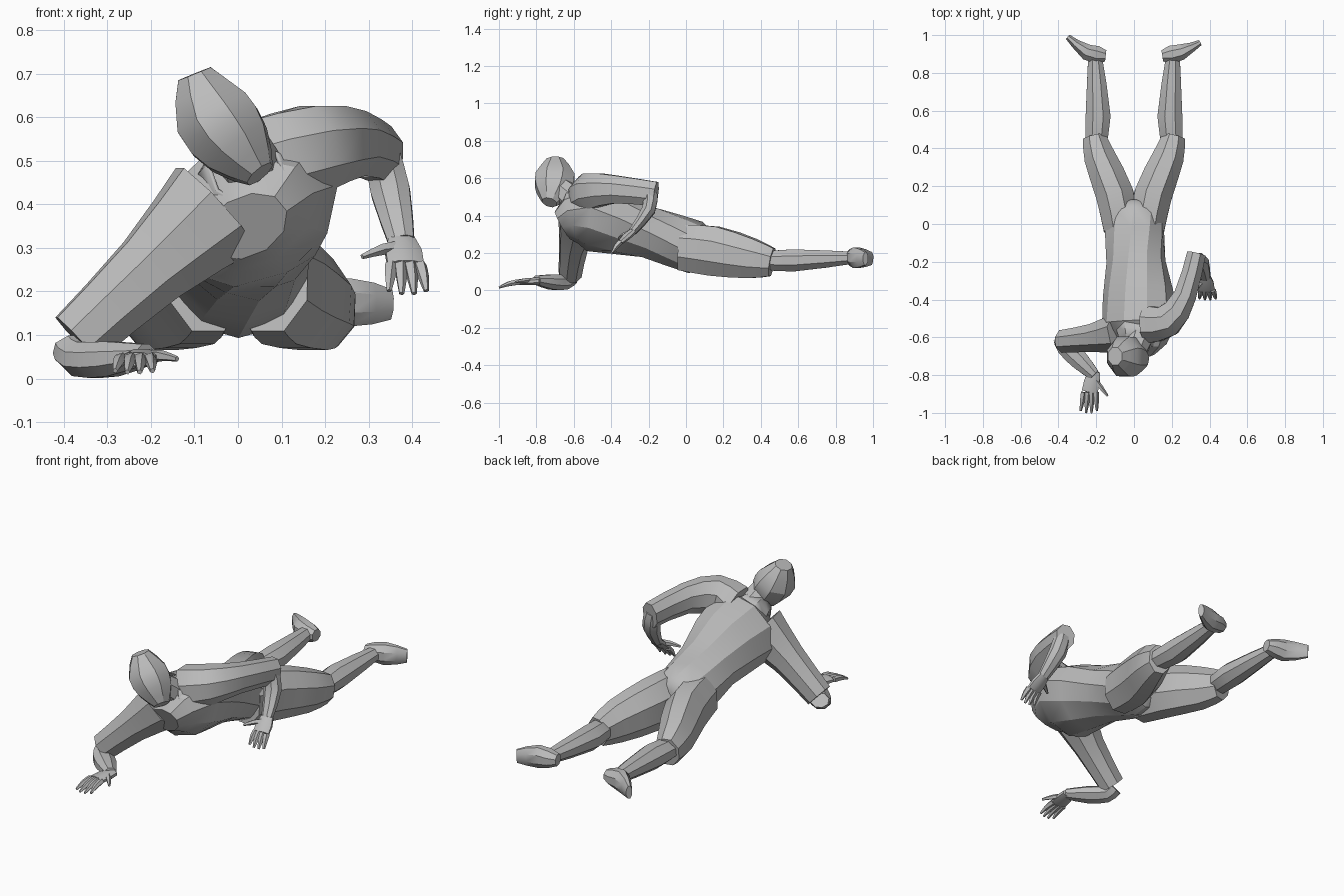
import bpy, bmesh, math
from mathutils import Vector

cube = bpy.data.objects.get("Cube")
if cube:
    bpy.data.objects.remove(cube, do_unlink=True)

shade = 0.5
grey = bpy.data.materials.new("plain grey")
grey.use_nodes = True
grey.diffuse_color = (shade, shade, shade, 1)
grey.node_tree.nodes["Principled BSDF"].inputs["Base Color"].default_value = grey.diffuse_color
parts = []
UP = Vector((0, 0, 1))
FRONT = Vector((0, -1, 0))


def sample(values, t):
    """Smooth spline through evenly spaced values, for numbers or vectors."""
    if len(values) == 1:
        return values[0]
    last = len(values) - 1
    i = min(int(t * last), last - 1)
    f = t * last - i
    start, end = values[i], values[i + 1]
    before, after = values[max(i - 1, 0)], values[min(i + 2, last)]
    ease = f * f * (3 - 2 * f)
    slope_in, slope_out = (end - before) / 2, (after - start) / 2
    return (start + (end - start) * ease
            + slope_in * (f * (1 - f) ** 2) - slope_out * (f * f * (1 - f)))


def skin(bm, path, width, flat, roll, sides, up, caps):
    """Skin elliptical rings along a smooth path; flat is height over width."""
    count = 2 * len(path) - 1
    steps = [i / (count - 1) for i in range(count)]
    centres = [sample([Vector(p) for p in path], t) for t in steps]
    grow = 1 / math.cos(math.pi / sides)
    loops = []
    for i, t in enumerate(steps):
        along = (centres[min(i + 1, count - 1)] - centres[max(i - 1, 0)]).normalized()
        across = along.cross(up).normalized()
        high = across.cross(along)
        turn = math.radians(sample(roll, t))
        wide = sample(width, t) * grow
        tall = wide * sample(flat, t)
        a = (across * math.cos(turn) + high * math.sin(turn)) * wide
        b = (high * math.cos(turn) - across * math.sin(turn)) * tall
        angles = [math.tau * (k + 0.5) / sides for k in range(sides)]
        loops.append([bm.verts.new(centres[i] + a * math.cos(g) + b * math.sin(g)) for g in angles])
    for low, top in zip(loops, loops[1:]):
        for k in range(sides):
            n = (k + 1) % sides
            bm.faces.new((low[k], low[n], top[n], top[k]))
    if caps:
        bm.faces.new(loops[0])
        bm.faces.new(loops[-1])


def finish(name, bm):
    bmesh.ops.recalc_face_normals(bm, faces=bm.faces)
    mesh = bpy.data.meshes.new(name)
    bm.to_mesh(mesh)
    bm.free()
    mesh.materials.append(grey)
    obj = bpy.data.objects.new(name, mesh)
    bpy.context.collection.objects.link(obj)
    parts.append(obj)
    return obj


def tube(name, path, width, flat=(1,), roll=(0,), sides=8, up=UP, caps=True):
    bm = bmesh.new()
    skin(bm, path, width, flat, roll, sides, up, caps)
    return finish(name, bm)


def hand(side, wrist, knuckles, tips, thumb_tip):
    """Flat palm with four fanned fingers and a thumb."""
    wrist, knuckles, tips, thumb_tip = map(Vector, (wrist, knuckles, tips, thumb_tip))
    tube(side + "_palm", [wrist, knuckles], (0.03, 0.042, 0.042), flat=(0.6, 0.35))
    thumb_root = wrist.lerp(knuckles, 0.3)
    bones = [(thumb_root, thumb_tip)]
    for i in range(4):
        offset = i - 1.5
        spread = Vector((0.022 * offset, 0, 0))
        reach = 1.05 - 0.1 * abs(offset)
        bones.append((knuckles + spread, knuckles.lerp(tips, reach) + spread * 1.3))
    bm = bmesh.new()
    for root, tip in bones:
        bend = root.lerp(tip, 0.5) + UP * 0.006
        skin(bm, [root, bend, tip], (0.013, 0.011, 0.005), (1,), (0,), 5, UP, True)
    finish(side + "_fingers", bm)


# Torso, rolled so its left shoulder is raised
tube("torso",
     [(0.02, -0.66, 0.35), (0.03, -0.52, 0.39), (0.01, -0.2, 0.31), (0, 0.05, 0.23), (0, 0.13, 0.22)],
     width=(0.1, 0.2, 0.15, 0.15, 0.06), flat=(0.7, 0.8, 0.9, 0.9, 1.2),
     roll=(35, 30, 15, 0, 0), sides=10)

# Head, neck and open collar
tube("head", [(-0.1, -0.7, 0.7), (-0.06, -0.7, 0.61), (0, -0.71, 0.53), (0.05, -0.73, 0.47)],
     width=(0.04, 0.09, 0.08, 0.035), flat=(1.15,), up=-FRONT)
tube("neck", [(0, -0.68, 0.55), (0.045, -0.55, 0.44)], width=(0.06, 0.08))
collar = tube("collar", [(0.03, -0.56, 0.44), (0.02, -0.65, 0.475)],
              width=(0.125, 0.09), flat=(0.85,), roll=(30,), caps=False)
collar.modifiers.new("thickness", "SOLIDIFY").thickness = 0.01

# Supporting right arm
tube("right_upper_arm", [(-0.05, -0.57, 0.39), (-0.2, -0.6, 0.25), (-0.37, -0.62, 0.09)],
     width=(0.11, 0.075, 0.06), flat=(1.15,))
tube("right_forearm",
     [(-0.38, -0.61, 0.07), (-0.36, -0.65, 0.045), (-0.29, -0.72, 0.045), (-0.21, -0.8, 0.055)],
     width=(0.045, 0.05, 0.05, 0.03), flat=(0.8,))
hand("right", (-0.21, -0.78, 0.05), (-0.235, -0.89, 0.045), (-0.24, -1, 0.015), (-0.14, -0.91, 0.045))

# Bent left arm
tube("left_upper_arm", [(0.07, -0.53, 0.49), (0.18, -0.51, 0.53), (0.27, -0.38, 0.54), (0.33, -0.16, 0.515)],
     width=(0.1, 0.085, 0.06, 0.05), flat=(1.1, 1.3))
tube("left_forearm", [(0.33, -0.19, 0.52), (0.35, -0.2, 0.43), (0.375, -0.285, 0.315)],
     width=(0.04, 0.045, 0.03), flat=(0.9, 0.7), up=FRONT)
hand("left", (0.375, -0.28, 0.32), (0.385, -0.35, 0.26), (0.39, -0.4, 0.195), (0.285, -0.36, 0.28))

# Legs with feet turned outward
for side, s, toe in (("left", 1, 0.96), ("right", -1, 0.99)):
    tube(side + "_thigh",
         [(s * 0.07, -0.03, 0.23), (s * 0.1, 0.15, 0.21), (s * 0.18, 0.35, 0.17), (s * 0.21, 0.46, 0.15)],
         width=(0.09, 0.1, 0.083, 0.06), flat=(1.35, 1.25))
    tube(side + "_shin", [(s * 0.205, 0.41, 0.16), (s * 0.19, 0.57, 0.16), (s * 0.207, 0.9, 0.175)],
         width=(0.05, 0.066, 0.035), flat=(0.9,))
    tube(side + "_foot", [(s * 0.15, 0.89, 0.175), (s * 0.25, 0.91, 0.175), (s * 0.35, toe, 0.17)],
         width=(0.03, 0.05, 0.03, 0.015), flat=(1, 1, 1.7, 2.3))

# Soft facets with crisp outer edges
bpy.ops.object.select_all(action="DESELECT")
for obj in parts:
    obj.select_set(True)
bpy.context.view_layer.objects.active = parts[0]
bpy.ops.object.shade_smooth_by_angle(angle=math.radians(30))
